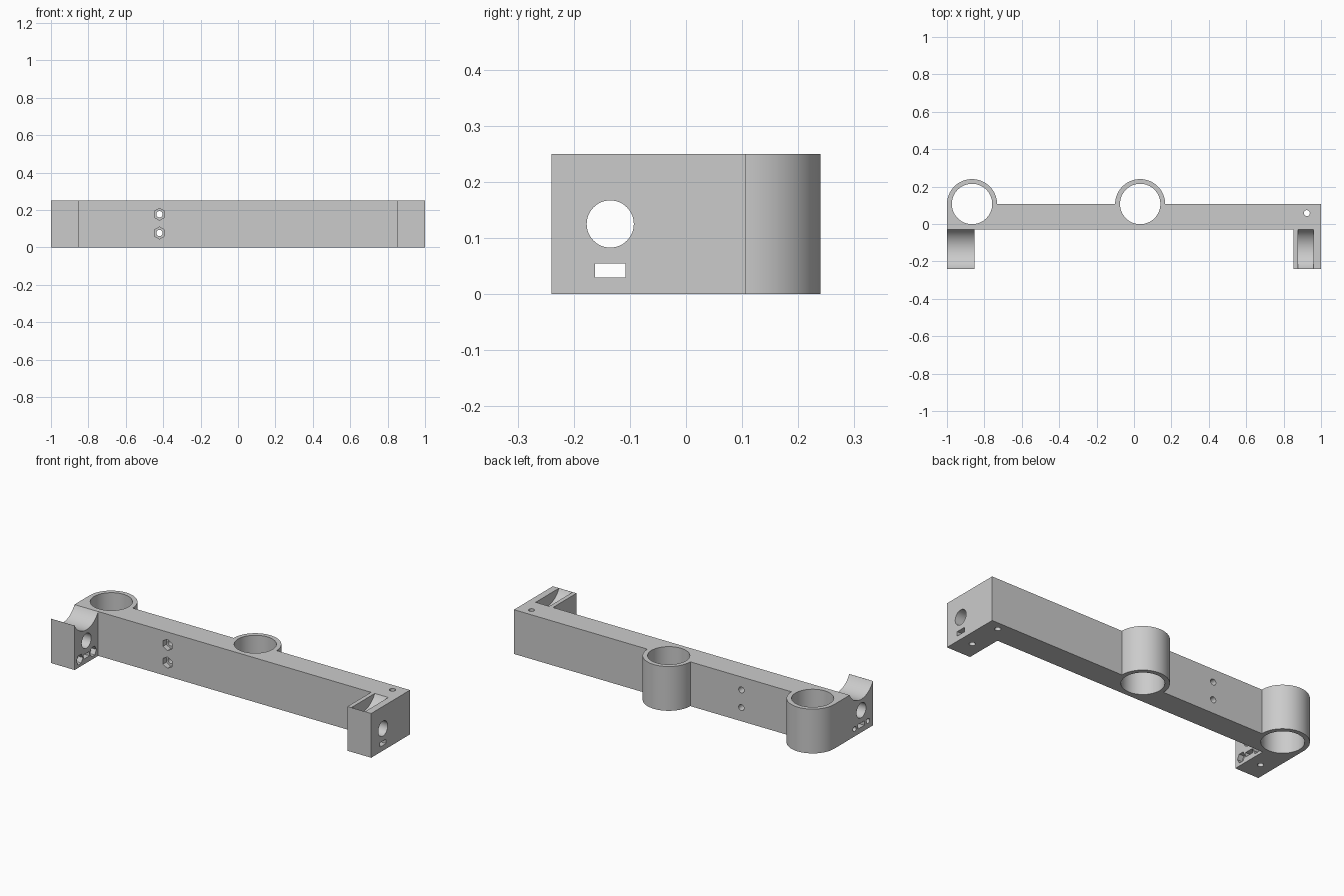
import bpy, bmesh, math
from mathutils import Matrix, Vector

old = bpy.data.objects.get("Cube")
if old:
    bpy.data.objects.remove(old, do_unlink=True)

HEIGHT, BACK, BAR_FRONT, FRONT = 0.25, 0.106, -0.03, -0.24
ARM_IN = 0.852            # inner face of the end blocks
RING_R, BORE_R = 0.134, 0.108
RINGS = (-0.866, 0.033)
ROD_Y, ROD_Z = -0.135, 0.125

grey = bpy.data.materials.new("plain grey")
grey.use_nodes = True
grey.diffuse_color = (0.6, 0.6, 0.6, 1)
grey.node_tree.nodes["Principled BSDF"].inputs["Base Color"].default_value = (0.6, 0.6, 0.6, 1)


def make_object(name, bm):
    bmesh.ops.recalc_face_normals(bm, faces=bm.faces)
    mesh = bpy.data.meshes.new(name)
    bm.to_mesh(mesh)
    bm.free()
    mesh.materials.append(grey)
    ob = bpy.data.objects.new(name, mesh)
    bpy.context.scene.collection.objects.link(ob)
    return ob


cutters = []


def add_cutter(name, bm):
    ob = make_object(name, bm)
    ob.hide_render = True
    cutters.append(ob)


def cut_round(name, axis, center, radius, length, sides=48):
    turn = {"x": Matrix.Rotation(math.pi / 2, 4, "Y"),
            "y": Matrix.Rotation(math.pi / 2, 4, "X"),
            "z": Matrix.Identity(4)}[axis]
    bm = bmesh.new()
    bmesh.ops.create_cone(bm, cap_ends=True, segments=sides, radius1=radius, radius2=radius,
                          depth=length, matrix=Matrix.Translation(center) @ turn)
    add_cutter(name, bm)


def cut_box(name, center, size):
    bm = bmesh.new()
    bmesh.ops.create_cube(bm, size=1, matrix=Matrix.Translation(center) @ Matrix.Diagonal((*size, 1)))
    add_cutter(name, bm)


def ring_arc(cx, steps=32):
    return [(cx + RING_R * math.cos(math.pi * i / steps),
             BACK + RING_R * math.sin(math.pi * i / steps)) for i in range(steps + 1)]


# Body: plan outline with end blocks and half rings, extruded upward
outline = [(-1, FRONT), (-ARM_IN, FRONT), (-ARM_IN, BAR_FRONT),
           (ARM_IN, BAR_FRONT), (ARM_IN, FRONT), (1, FRONT), (1, BACK)]
outline += ring_arc(RINGS[1]) + ring_arc(RINGS[0])
bm = bmesh.new()
base = bm.faces.new([bm.verts.new((x, y, 0)) for x, y in outline])
lifted = bmesh.ops.extrude_face_region(bm, geom=[base], use_keep_orig=True)
bmesh.ops.translate(bm, vec=Vector((0, 0, HEIGHT)),
                    verts=[v for v in lifted["geom"] if isinstance(v, bmesh.types.BMVert)])
body = make_object("carriage_bar", bm)

# Ring bores
for cx in RINGS:
    cut_round("ring_bore", "z", (cx, BACK + 0.001, HEIGHT / 2), BORE_R, 1, 64)

# Bolt holes through the bar, with hexagonal nut pockets at the front
for z in (0.077, 0.177):
    cut_round("bar_bolt_hole", "y", (-0.42, 0.04, z), 0.017, 0.5, 24)
    cut_round("bar_nut_pocket", "y", (-0.42, BAR_FRONT, z), 0.032, 0.06, 6)

# Saddle across the right block, and a closed pocket of the same shape in the left block
cut_round("saddle", "x", (-0.952, ROD_Y, 0.305), 0.118, 0.25, 64)
cut_round("curved_pocket", "x", (0.918, ROD_Y, 0.305), 0.118, 0.085, 64)

# Rod hole, nut slot and set screw hole in each block
for side in (-1, 1):
    x = side * 0.926
    cut_round("rod_hole", "x", (x, ROD_Y, ROD_Z), 0.042, 0.3)
    cut_box("nut_slot", (x, ROD_Y, 0.0425), (0.3, 0.055, 0.025))
    cut_round("set_screw_hole", "z", (x, ROD_Y, 0), 0.016, 0.09, 24)

# Screw hole down through the left end of the bar
cut_round("end_screw_hole", "z", (0.924, 0.058, HEIGHT / 2), 0.016, 1, 24)

# Clamp screws in the right block, with nut pockets on the inner face
for y in (-0.195, -0.075):
    cut_round("clamp_screw_hole", "x", (-0.926, y, 0.042), 0.014, 0.3, 24)
    cut_round("clamp_nut_pocket", "x", (-ARM_IN, y, 0.042), 0.029, 0.06, 6)

# Apply all cuts and drop the cutters
for c in cutters:
    mod = body.modifiers.new(c.name, "BOOLEAN")
    mod.operation, mod.solver, mod.object = "DIFFERENCE", "EXACT", c
bpy.context.view_layer.update()
result = bpy.data.meshes.new_from_object(body.evaluated_get(bpy.context.evaluated_depsgraph_get()))
body.modifiers.clear()
body.data = result
result.materials.clear()
result.materials.append(grey)
for p in result.polygons:
    p.material_index = 0
for c in cutters:
    bpy.data.objects.remove(c, do_unlink=True)

bpy.ops.object.select_all(action="DESELECT")
body.select_set(True)
bpy.context.view_layer.objects.active = body
bpy.ops.object.shade_smooth_by_angle(angle=math.radians(30))
